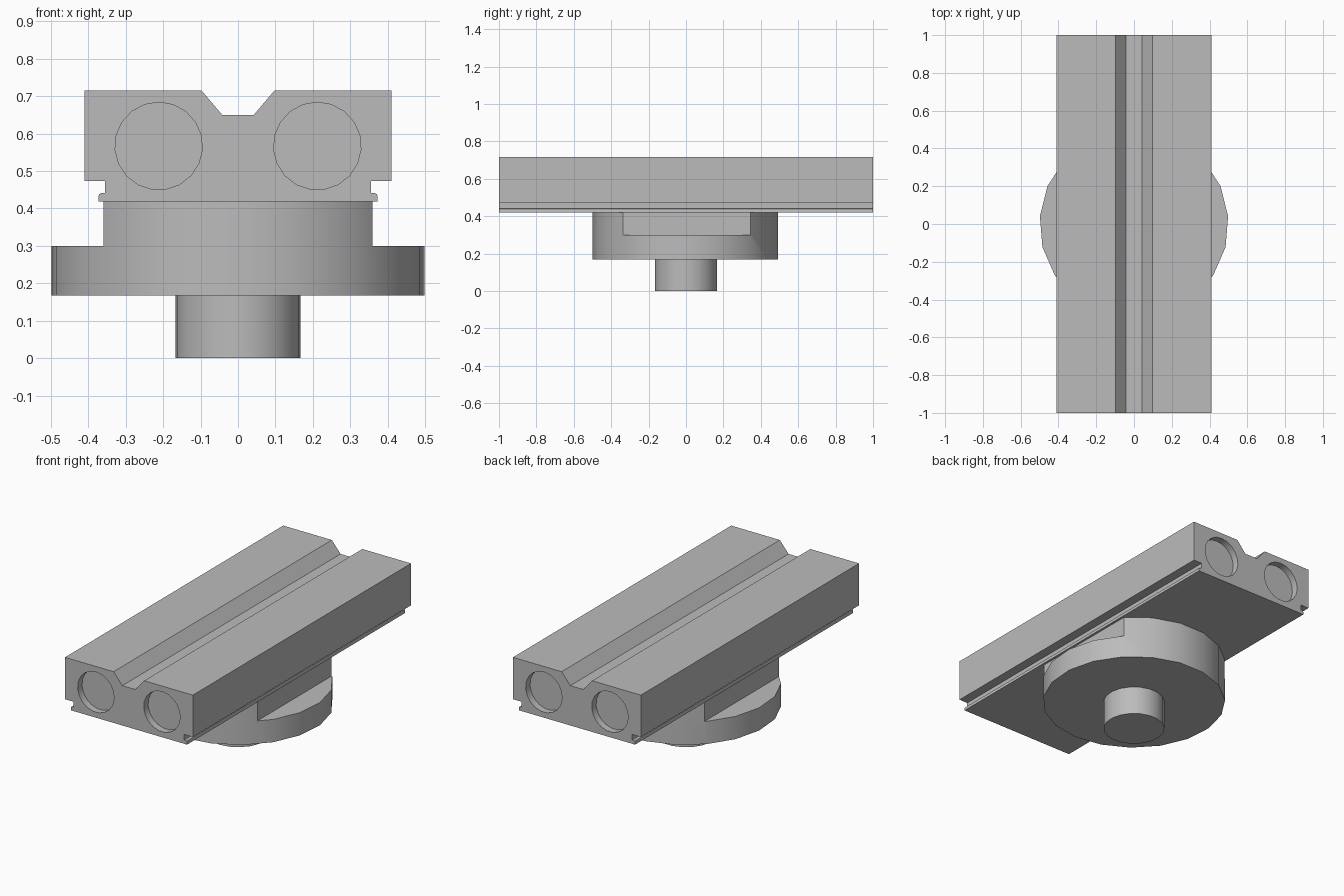
import bpy, bmesh, math
from mathutils import Matrix

SIDES = 19

cube = bpy.data.objects.get("Cube")
if cube:
    bpy.data.objects.remove(cube, do_unlink=True)

grey = bpy.data.materials.new("machined_grey")
grey.use_nodes = True
grey.diffuse_color = (0.5, 0.5, 0.5, 1)
grey.node_tree.nodes["Principled BSDF"].inputs["Base Color"].default_value = (0.5, 0.5, 0.5, 1)


def finish(name, bm):
    bmesh.ops.recalc_face_normals(bm, faces=bm.faces)
    mesh = bpy.data.meshes.new(name)
    bm.to_mesh(mesh)
    bm.free()
    mesh.materials.append(grey)
    obj = bpy.data.objects.new(name, mesh)
    bpy.context.collection.objects.link(obj)
    return obj


def extrude(name, outline, direction):
    """Prism from a closed outline of 3D points."""
    bm = bmesh.new()
    face = bm.faces.new([bm.verts.new(p) for p in outline])
    ext = bmesh.ops.extrude_face_region(bm, geom=[face])
    verts = [v for v in ext["geom"] if isinstance(v, bmesh.types.BMVert)]
    bmesh.ops.translate(bm, verts=verts, vec=direction)
    return finish(name, bm)


def ring(radius, start):
    angles = [math.radians(start) + math.tau * k / SIDES for k in range(SIDES)]
    return [(radius * math.cos(a), radius * math.sin(a)) for a in angles]


def disc(name, radius, z0, z1):
    return extrude(name, [(x, y, z0) for x, y in ring(radius, -90)], (0, 0, z1 - z0))


def box(name, centre, size):
    bm = bmesh.new()
    bmesh.ops.create_cube(bm, size=1, matrix=Matrix.Translation(centre) @ Matrix.Diagonal((*size, 1)))
    return finish(name, bm)


def activate(obj):
    bpy.ops.object.select_all(action="DESELECT")
    obj.select_set(True)
    bpy.context.view_layer.objects.active = obj


def cut(obj, cutters):
    activate(obj)
    for cutter in cutters:
        mod = obj.modifiers.new("cut", "BOOLEAN")
        mod.operation = "DIFFERENCE"
        mod.solver = "EXACT"
        mod.object = cutter
        bpy.ops.object.modifier_apply(modifier=mod.name)
        bpy.data.objects.remove(cutter, do_unlink=True)


# Rail: half cross-section with V groove, undercut and rounded lip, mirrored
half = [(0.042, 0.65), (0.098, 0.716), (0.41, 0.716), (0.41, 0.473), (0.355, 0.473),
        (0.355, 0.441), (0.366, 0.441), (0.371, 0.438), (0.373, 0.432), (0.373, 0.419)]
profile = half + [(-x, z) for x, z in reversed(half)]
rail = extrude("slide_rail", [(x, -1, z) for x, z in profile], (0, 2, 0))

# Shallow round pockets in both rail ends
pockets = []
for side in (-1, 1):
    for end in (-1, 1):
        outline = [(side * 0.212 + x, end * 0.96, 0.567 + z) for x, z in ring(0.117, 90)]
        pockets.append(extrude("pocket_cutter", outline, (0, end * 0.1, 0)))
cut(rail, pockets)

# Round base with a flat shoulder milled on each side
base = disc("round_base", 0.5, 0.168, 0.419)
cut(base, [box("shoulder_cutter", (s * 0.66, 0, 0.4), (0.6, 1.2, 0.2)) for s in (-1, 1)])

# Mounting peg
peg = disc("mounting_peg", 0.167, 0, 0.168)

for part in (rail, base, peg):
    activate(part)
    bpy.ops.object.shade_smooth_by_angle(angle=math.radians(30))
